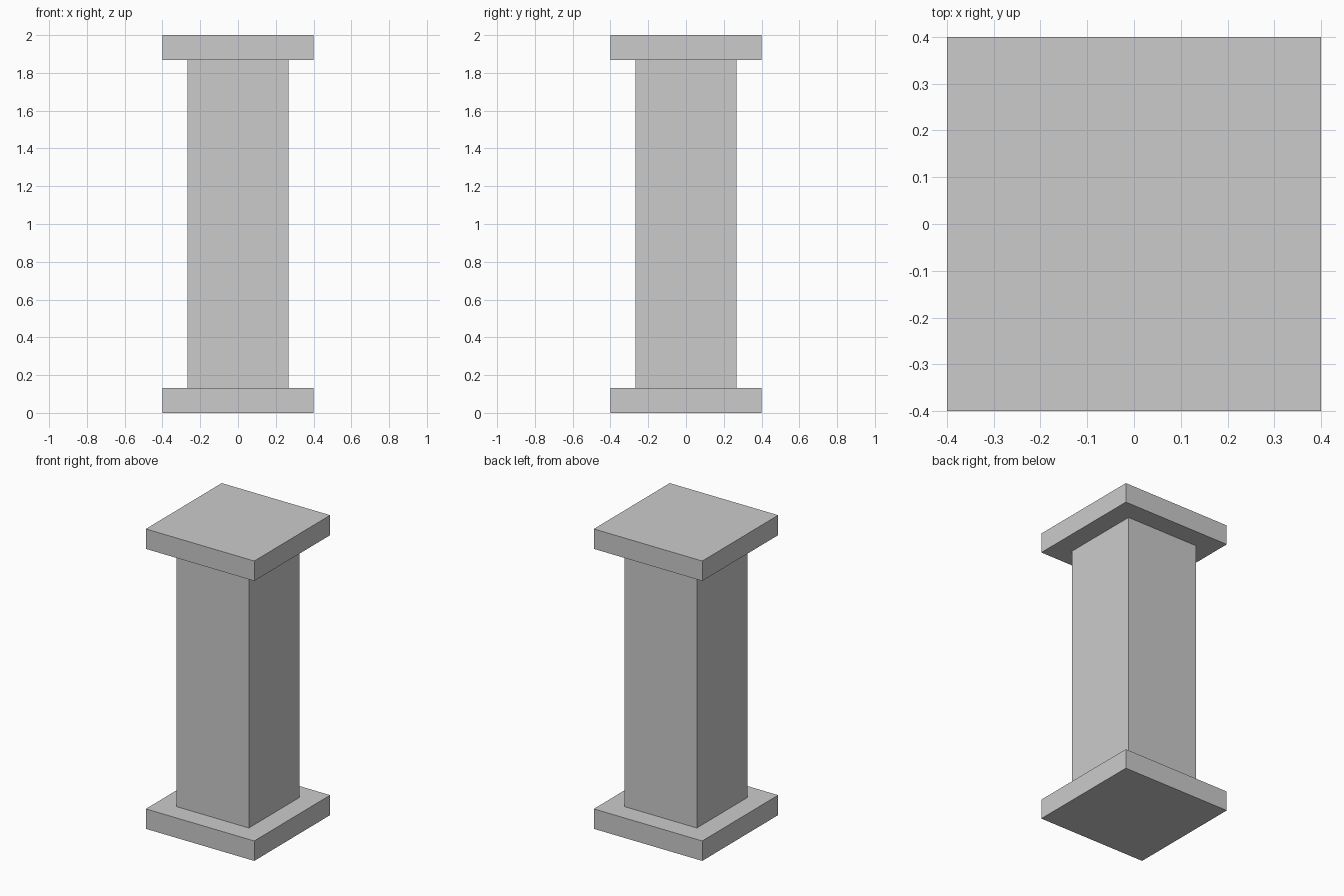
import bpy

if "Cube" in bpy.data.objects:
    bpy.data.objects.remove(bpy.data.objects["Cube"])

PLATE_WIDTH = 0.8
PLATE_HEIGHT = 0.133
SHAFT_WIDTH = 0.534
TOTAL_HEIGHT = 2.0


def box(name, width, z_bottom, z_top):
    """Square block centred on the z axis."""
    bpy.ops.mesh.primitive_cube_add(size=1, location=(0, 0, (z_bottom + z_top) / 2))
    obj = bpy.context.object
    obj.name = name
    obj.scale = (width, width, z_top - z_bottom)
    bpy.ops.object.transform_apply(location=False, rotation=False, scale=True)
    return obj


# Base plate, shaft and matching top plate
box("base_plate", PLATE_WIDTH, 0, PLATE_HEIGHT)
box("shaft", SHAFT_WIDTH, PLATE_HEIGHT, TOTAL_HEIGHT - PLATE_HEIGHT)
box("top_plate", PLATE_WIDTH, TOTAL_HEIGHT - PLATE_HEIGHT, TOTAL_HEIGHT)
